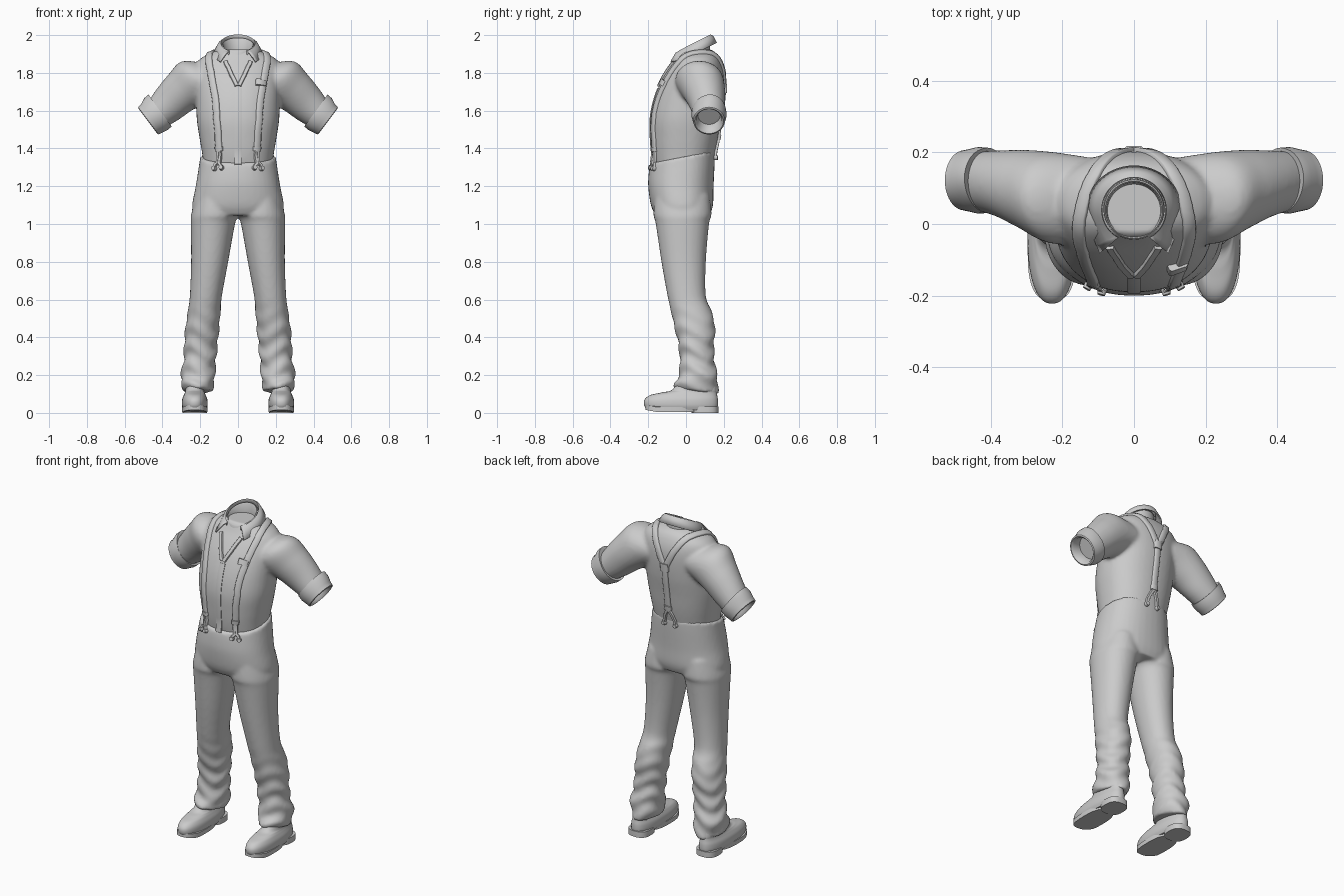
import bpy, bmesh, math
from mathutils import Vector
from mathutils.bvhtree import BVHTree

if "Cube" in bpy.data.objects:
    bpy.data.objects.remove(bpy.data.objects["Cube"])

grey = bpy.data.materials.new("cloth grey")
grey.diffuse_color = (0.6, 0.6, 0.6, 1)
grey.use_nodes = True
grey.node_tree.nodes["Principled BSDF"].inputs["Base Color"].default_value = grey.diffuse_color


def spline(rows, k=5):
    """Catmull-Rom through equal-length tuples."""
    out = []
    for i in range(len(rows) - 1):
        a, b, c, d = (rows[min(max(j, 0), len(rows) - 1)] for j in range(i - 1, i + 3))
        for s in range(k):
            t = s / k
            out.append(tuple(0.5 * (2 * q + (r - p) * t + (2 * p - 5 * q + 4 * r - w) * t * t
                                    + (3 * q - p - 3 * r + w) * t ** 3)
                             for p, q, r, w in zip(a, b, c, d)))
    return out + [tuple(rows[-1])]


def oval(c, u, v, n=40, p=0.9):
    pts = []
    for i in range(n):
        a = 2 * math.pi * i / n
        co, si = math.cos(a), math.sin(a)
        pts.append(Vector(c) + Vector(u) * math.copysign(abs(co) ** p, co)
                   + Vector(v) * math.copysign(abs(si) ** p, si))
    return pts


def flat_ring(z, x0, x1, y0, y1, tilt=0.0, p=0.9):
    ym = (y0 + y1) / 2
    ring = oval(((x0 + x1) / 2, ym, z), ((x1 - x0) / 2, 0, 0), (0, (y1 - y0) / 2, 0), p=p)
    for v in ring:
        v.z += tilt * (v.y - ym)
    return ring


def loft(bm, rings, caps=True, closed=True):
    rows = [[bm.verts.new(p) for p in r] for r in rings]
    n = len(rows[0])
    for a, b in zip(rows, rows[1:]):
        for i in range(n if closed else n - 1):
            j = (i + 1) % n
            bm.faces.new((a[i], a[j], b[j], b[i]))
    if caps:
        bm.faces.new(rows[0])
        bm.faces.new(rows[-1])


def finish(name, bm, angle=40):
    bmesh.ops.recalc_face_normals(bm, faces=bm.faces)
    me = bpy.data.meshes.new(name)
    bm.to_mesh(me)
    bm.free()
    me.materials.append(grey)
    ob = bpy.data.objects.new(name, me)
    bpy.context.collection.objects.link(ob)
    bpy.ops.object.select_all(action='DESELECT')
    ob.select_set(True)
    bpy.context.view_layer.objects.active = ob
    bpy.ops.object.shade_smooth_by_angle(angle=math.radians(angle))
    return ob


def fuse(ob, voxel, smooth):
    """Blend overlapping volumes into one soft cloth surface."""
    m = ob.modifiers.new("fuse", 'REMESH')
    m.mode, m.voxel_size, m.use_smooth_shade = 'VOXEL', voxel, True
    s = ob.modifiers.new("soften", 'SMOOTH')
    s.factor, s.iterations = 0.5, smooth


# Shirt: torso and sleeves
bm = bmesh.new()
torso = [(1.28, .18, -.165, .13), (1.36, .188, -.18, .15), (1.45, .203, -.188, .168),
         (1.55, .218, -.19, .182), (1.65, .222, -.172, .197), (1.75, .225, -.135, .203),
         (1.82, .225, -.095, .198), (1.87, .205, -.06, .182), (1.905, .145, -.04, .16),
         (1.925, .09, -.03, .13)]
loft(bm, [flat_ring(z, -h, h, a, b) for z, h, a, b in spline(torso)])
sleeve = [(.12, .07, 1.765, .11, .115), (.22, .072, 1.755, .132, .128), (.30, .095, 1.70, .114, .112),
          (.37, .112, 1.635, .10, .094), (.43, .12, 1.578, .082, .083)]
for s in (-1, 1):
    loft(bm, [oval((s * x, y, z), (s * .6 * r, 0, .8 * r), (0, w, 0), p=1)
              for x, y, z, r, w in spline(sleeve)])
shirt = finish("shirt", bm)
fuse(shirt, .011, 4)

# Rolled sleeve cuffs with open ends
for s in (-1, 1):
    bm = bmesh.new()
    prof = [(-.005, .07), (-.008, .098), (.02, .1), (.05, .094), (.073, .09), (.076, .082),
            (.066, .072), (.03, .066), (-.02, .06)]
    rings = []
    for d, r in prof:
        ring = oval((s * (.416 + .8 * d), .122, 1.59 - .6 * d), (s * .6 * r, 0, .8 * r), (0, r * .93, 0), p=1)
        if .05 > d > -.01 and r > .09:          # flared upper lip of the fold
            for v in ring:
                k = max(0, (v.z - 1.62) / .06)
                v += Vector((s * .006, .006, .014)) * k
        rings.append(ring)
    loft(bm, rings)
    finish("sleeve_cuff", bm)

# Trousers: hips and two legs, with soft folds near the hems
bm = bmesh.new()
hips = [(1.355, .2, -.189, .153, .2), (1.30, .208, -.197, .152, .15), (1.2, .224, -.2, .146, 0),
        (1.1, .243, -.186, .143, 0), (1.045, .235, -.16, .125, 0)]
loft(bm, [flat_ring(z, -h, h, a, b, t) for z, h, a, b, t in spline(hips)])
leg = [(1.15, .03, .22, -.165, .125, 0), (1.05, 0, .248, -.172, .135, 0), (1.0, .016, .25, -.16, .122, 0),
       (.8, .052, .248, -.13, .105, 0), (.62, .085, .255, -.098, .105, 0), (.54, .092, .265, -.08, .135, 0),
       (.45, .10, .278, -.06, .154, 0), (.35, .11, .285, -.037, .147, 0), (.27, .118, .288, -.033, .152, 0),
       (.2, .122, .303, -.036, .165, 0), (.15, .128, .298, -.06, .17, -.08), (.115, .138, .287, -.062, .17, -.12)]
for s in (-1, 1):
    rings = []
    for z, a, b, c, d, t in spline(leg, 8):
        ring = flat_ring(z, a, b, c, d, t, .95)
        amp = .006 * max(0, min(1, (.6 - z) / .25))
        for i, v in enumerate(ring):
            out = Vector((v.x - (a + b) / 2, v.y - (c + d) / 2, 0)).normalized()
            v += out * amp * math.sin(z * 62 + 2.2 * math.sin(2 * math.pi * i / 40 * 2))
            v.x *= s
        rings.append(ring)
    loft(bm, rings)
trousers = finish("trousers", bm)
fuse(trousers, .0105, 3)

# Shoes: upper, sole and heel
for s in (-1, 1):
    cx = s * .229
    bm = bmesh.new()
    upper = [(.016, .06, -.205, .162), (.04, .068, -.221, .169), (.07, .067, -.219, .169),
             (.094, .058, -.19, .165), (.108, .052, -.13, .163), (.125, .05, -.07, .162), (.2, .05, -.02, .15)]
    loft(bm, [flat_ring(z, cx - h, cx + h, a, b, 0, .85) for z, h, a, b in spline(upper)])
    finish("shoe", bm)
    for name, y0, y1, h, z1 in (("shoe_sole", -.215, .06, .068, .03), ("shoe_heel", .03, .172, .064, .035)):
        bm = bmesh.new()
        lift = .012 if y0 < 0 else 0
        loft(bm, [flat_ring(z, cx - h, cx + h, y0, y1, 0, .75) for z in (0.004 if lift else 0, z1)])
        for v in bm.verts:
            if v.co.y < -.15:
                v.co.z += lift * (-.15 - v.co.y) / .065
        finish(name, bm, 30)

# Neck band with open top
bm = bmesh.new()
rings = []
for z, r in ((1.83, .088), (1.90, .087), (1.947, .084), (1.95, .08), (1.945, .076), (1.90, .072), (1.87, .07)):
    rings.append(flat_ring(z, -r, r, .04 - r, .04 + r, .45, 1))
loft(bm, rings, caps=False)
finish("neck_band", bm)

# Folded shirt collar with pointed front wings
bm = bmesh.new()
top, fold, low = [], [], []
for i in range(41):
    t = i / 20 - 1
    a, b = math.radians(150) * t, math.radians(133) * t
    y = .04 + .092 * math.cos(a)
    p = Vector((.092 * math.sin(a), y, 1.954 + .5 * (y - .04)))
    front = max(0, -math.cos(b))
    q = Vector((.128 * math.sin(b), .045 + (.115 + .1 * front) * math.cos(b), p.z - .042 - .02 * front))
    top.append(p - Vector((0, 0, .03)))
    fold.append(p)
    low.append(q)
mid = [a.lerp(b, .35) + Vector((0, 0, .008)) for a, b in zip(fold, low)]
loft(bm, [top, fold, mid, low], caps=False, closed=False)
collar = finish("collar", bm, 60)
m = collar.modifiers.new("thickness", 'SOLIDIFY')
m.thickness, m.offset = .008, 0

# Surfaces that straps and trims are laid on
dg = bpy.context.evaluated_depsgraph_get()
trees = [BVHTree.FromObject(o, dg) for o in (shirt, trousers)]


def on_cloth(p):
    hits = [t.find_nearest(Vector(p)) for t in trees]
    return min(hits, key=lambda h: h[3])[:2]


def strap(name, points, width, thick=.011, k=6):
    pts = [on_cloth(p) for p in spline(points, k)]
    bm, rings = bmesh.new(), []
    for i, (p, n) in enumerate(pts):
        along = pts[min(i + 1, len(pts) - 1)][0] - pts[max(i - 1, 0)][0]
        side = n.cross(along).normalized() * width / 2
        up, dn = n * thick, n * -.006
        rings.append([p - side + dn, p - side + up * .7, p - side * .8 + up,
                      p + side * .8 + up, p + side + up * .7, p + side + dn])
    loft(bm, rings)
    return finish(name, bm, 50)


def button(p):
    c, n = on_cloth(p)
    bm = bmesh.new()
    bmesh.ops.create_cone(bm, cap_ends=True, segments=14, radius1=.015, radius2=.011, depth=.026)
    bm.transform(n.to_track_quat('Z', 'Y').to_matrix().to_4x4())
    bmesh.ops.translate(bm, verts=bm.verts, vec=c + n * .005)
    finish("strap_button", bm)


# Suspenders: shoulder straps meeting at the back, forked ends and buttons
path = [(.138, -.25, 1.39), (.142, -.25, 1.5), (.15, -.23, 1.65), (.165, -.16, 1.79), (.175, -.05, 1.91),
        (.168, .05, 1.96), (.125, .16, 1.94), (.06, .25, 1.83), (.004, .27, 1.71)]
for s in (-1, 1):
    strap("shoulder_strap", [(s * x, y, z) for x, y, z in path], .036)
    strap("strap_clip", [(s * .138, -.25, 1.40), (s * .138, -.25, 1.375)], .042, .016, 2)
    for x in (.108, .172):
        strap("front_fork", [(s * .138, -.25, 1.39), (s * (x + .138) / 2, -.25, 1.35), (s * x, -.25, 1.315)], .016, .012, 4)
        button((s * x, -.25, 1.31))
    strap("back_fork", [(0, .27, 1.44), (s * .025, .26, 1.40), (s * .045, .25, 1.355)], .018, .012, 4)
    button((s * .045, .25, 1.35))
strap("back_strap", [(0, .27, 1.74), (0, .27, 1.58), (0, .27, 1.43)], .036)
strap("back_clip", [(0, .27, 1.46), (0, .27, 1.43)], .044, .016, 2)
strap("back_join", [(0, .27, 1.74), (0, .27, 1.69)], .05, .016, 2)
strap("strap_buckle", [(.158, -.2, 1.80), (.156, -.21, 1.765)], .056, .018, 2)

# Shirt front: button placket and open neck edges
strap("placket", [(0, -.25, 1.76), (0, -.25, 1.55), (0, -.25, 1.34)], .036, .004)
for s in (-1, 1):
    strap("neck_edge", [(s * .075, -.12, 1.90), (s * .045, -.17, 1.84), (s * .008, -.2, 1.755)], .022, .01)
